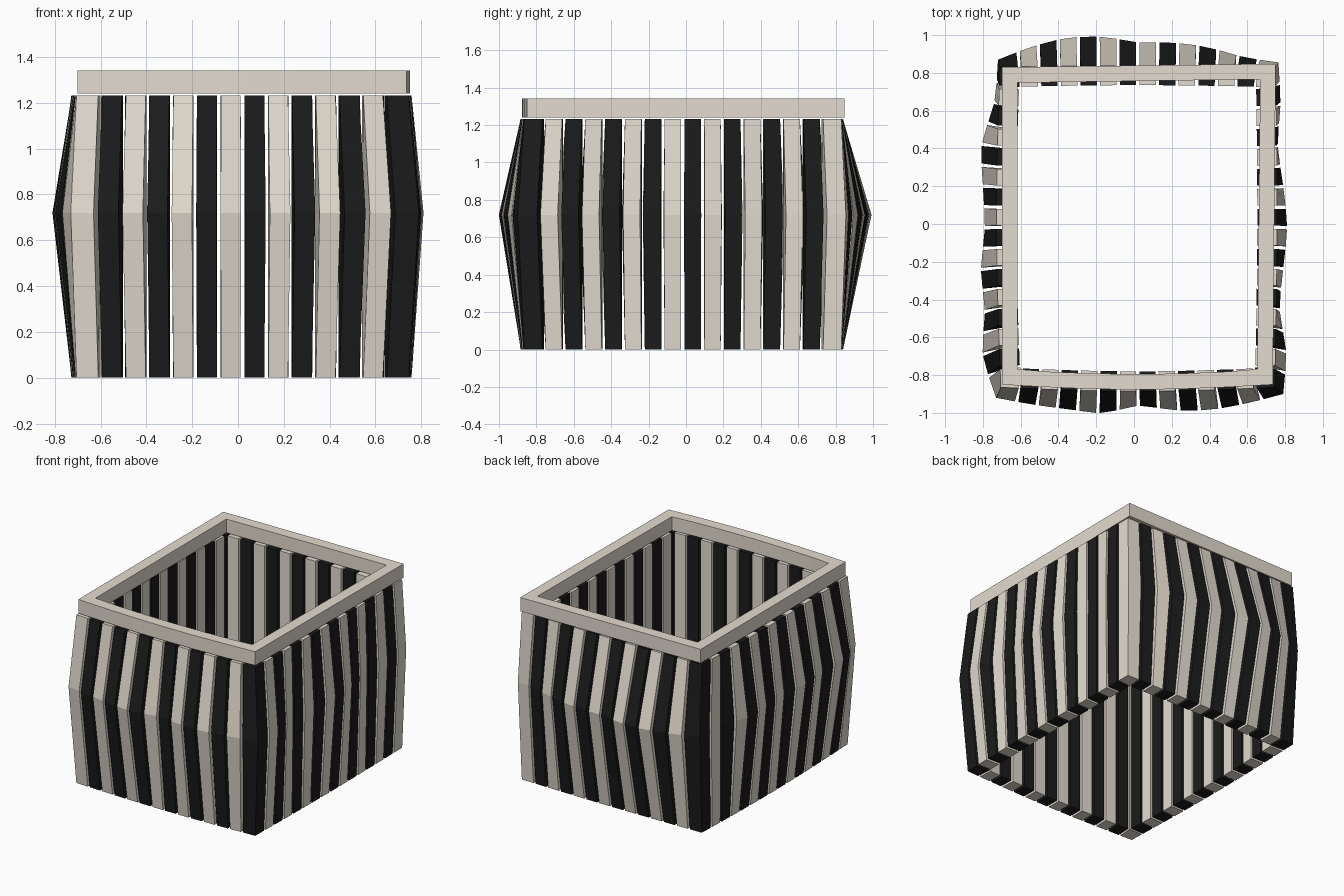
import bpy
import math
from mathutils import Vector

cube = bpy.data.objects.get("Cube")
if cube:
    bpy.data.objects.remove(cube)

HEIGHT, BEND = 1.232, 0.72      # slat height and height of the bend
THICK, GAP = 0.105, 0.085       # slat depth, gap as share of a slot


def material(name, rgb):
    m = bpy.data.materials.new(name)
    m.use_nodes = True
    m.diffuse_color = (*rgb, 1)
    m.node_tree.nodes["Principled BSDF"].inputs["Base Color"].default_value = (*rgb, 1)
    return m


COLOURS = [material("pale_stone", (0.77, 0.71, 0.625)),
           material("charcoal", (0.011, 0.011, 0.011))]


def loft(name, rings, mat, closed=False):
    """Join rings of equal size into a solid, capped or closed on itself."""
    n = len(rings[0])
    verts = [v for ring in rings for v in ring]
    faces = []
    for r in range(len(rings) if closed else len(rings) - 1):
        a, b = r * n, (r + 1) % len(rings) * n
        faces += [(a + k, a + (k + 1) % n, b + (k + 1) % n, b + k) for k in range(n)]
    if not closed:
        faces += [tuple(reversed(range(n))), tuple(range(len(verts) - n, len(verts)))]
    mesh = bpy.data.meshes.new(name)
    mesh.from_pydata(verts, [], faces)
    mesh.materials.append(mat)
    mesh.update()
    ob = bpy.data.objects.new(name, mesh)
    bpy.context.collection.objects.link(ob)
    return ob


def bar(name, foot, waist, mat):
    """Slat with the same section at foot and top and a pushed-out waist."""
    loft(name, [[(p.x, p.y, z) for p in sec]
                for sec, z in ((foot, 0), (waist, BEND), (foot, HEIGHT))], mat)


def sample(values, f):
    """Smooth curve through evenly spaced values."""
    s = f * (len(values) - 1)
    i = min(int(s), len(values) - 2)
    t = s - i
    p1, p2 = values[i], values[i + 1]
    p0 = values[i - 1] if i else 2 * p1 - p2
    p3 = values[i + 2] if i + 2 < len(values) else 2 * p2 - p1
    return 0.5 * (2 * p1 + (p2 - p0) * t + (2 * p0 - 5 * p1 + 4 * p2 - p3) * t ** 2
                  + (3 * p1 - p0 - 3 * p2 + p3) * t ** 3)


# Corners run counter-clockwise from front at -x
FOOT = [Vector(p) for p in ((-0.705, -0.865), (0.745, -0.865), (0.75, 0.83), (-0.71, 0.83))]
WAIST = [Vector(p) for p in ((-0.73, -0.92), (0.79, -0.9), (0.765, 0.855), (-0.72, 0.87))]

# Side name, slots, foot bow, distance of the waist from the centre along the side
SIDES = [
    ("front", 14, 0.02, [0.92, 0.955, 0.98, 1.0, 0.963, 0.985, 0.983, 0.95, 0.9]),
    ("right", 16, 0.01, [0.79, 0.805, 0.772, 0.79, 0.81, 0.79, 0.762, 0.775, 0.765]),
    ("back", 14, 0.01, [0.855, 0.885, 0.935, 0.96, 0.962, 0.99, 0.985, 0.94, 0.87]),
    ("left", 16, 0.02, [0.72, 0.74, 0.805, 0.8, 0.79, 0.81, 0.79, 0.8, 0.73]),
]
OUT = [Vector(p) for p in ((0, -1), (1, 0), (0, 1), (-1, 0))]


def foot_point(s, f):
    """Outer edge of side s at the foot, f running from corner to corner."""
    return FOOT[s].lerp(FOOT[(s + 1) % 4], f) + OUT[s] * SIDES[s][2] * math.sin(math.pi * f)


def waist_point(s, f):
    """Outer edge at the waist; only slats near the corners drift sideways."""
    e = (s + 1) % 4
    p = (FOOT[s].lerp(FOOT[e], f) + (WAIST[s] - FOOT[s]) * (1 - f) ** 3
         + (WAIST[e] - FOOT[e]) * f ** 3)
    return p + OUT[s] * (sample(SIDES[s][3], f) - p.dot(OUT[s]))


for s, (side, count, bow, curve) in enumerate(SIDES):
    # Slats between the corner posts: bent outside, straight inside
    for i in range(1, count - 1):
        ends = ((i + GAP) / count, (i + 1 - GAP) / count)
        a, b = (foot_point(s, f) for f in ends)
        d = (b - a).normalized()
        inward = Vector((-d.y, d.x)) * THICK
        inner = [b + inward, a + inward]
        bar(f"{side}_slat_{i}", [a, b] + inner,
            [waist_point(s, f) for f in ends] + inner, COLOURS[(s + i) % 2])

    # Corner post shared with the previous side
    prev = (s - 1) % 4
    fa, fb = (1 - GAP) / count, 1 - (1 - GAP) / SIDES[prev][1]
    inner = FOOT[s] - (OUT[s] + OUT[prev]) * THICK
    bar(f"{side}_corner_post",
        [FOOT[s], foot_point(s, fa), inner, foot_point(prev, fb)],
        [WAIST[s], waist_point(s, fa), inner, waist_point(prev, fb)], COLOURS[s % 2])

# Top rim: mitred rectangular ring, the front rail gently bowed
RIM = [Vector(p) for p in ((-0.70, -0.85), (0.735, -0.85), (0.75, 0.848), (-0.70, 0.83))]
RAIL, RIM_LOW, RIM_HIGH = 0.082, 1.24, 1.341
rings = []
for s in range(4):
    steps = 6 if s == 0 else 1
    for k in range(steps):
        f = k / steps
        p = RIM[s].lerp(RIM[(s + 1) % 4], f)
        if k:
            p = p + OUT[0] * 0.027 * math.sin(math.pi * f)
            q = p - OUT[0] * RAIL
        else:
            q = p - (OUT[s] + OUT[s - 1]) * RAIL
        rings.append([(p.x, p.y, RIM_LOW), (p.x, p.y, RIM_HIGH),
                      (q.x, q.y, RIM_HIGH), (q.x, q.y, RIM_LOW)])
rim = loft("top_rim", rings, COLOURS[0], closed=True)
rim.data.flip_normals()
